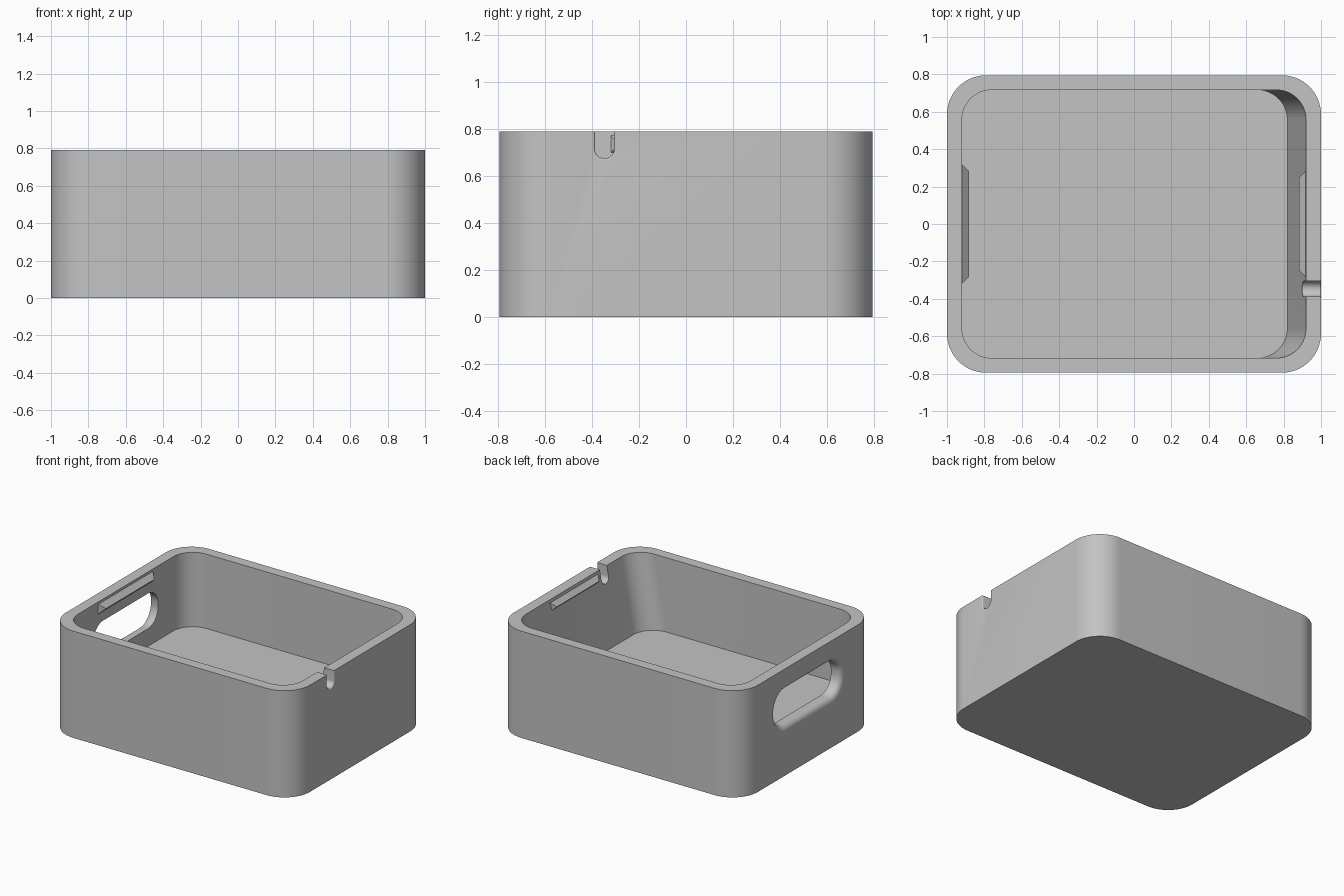
import bpy, bmesh
from math import cos, sin, pi, radians

old = bpy.data.objects.get("Cube")
if old:
    bpy.data.objects.remove(old)

H, FLOOR = 0.79, 0.24          # box height, floor level

grey = bpy.data.materials.new("plain grey")
grey.use_nodes = True
colour = (0.55, 0.55, 0.55, 1)
grey.diffuse_color = colour
grey.node_tree.nodes["Principled BSDF"].inputs["Base Color"].default_value = colour


def rounded(u0, u1, v0, v1, r, n=12):
    """Rounded rectangle outline, counter-clockwise."""
    pts = []
    corners = [(u1 - r, v1 - r), (u0 + r, v1 - r), (u0 + r, v0 + r), (u1 - r, v0 + r)]
    for k, (cu, cv) in enumerate(corners):
        for i in range(n + 1):
            a = (k + i / n) * pi / 2
            pts.append((cu + r * cos(a), cv + r * sin(a)))
    return pts


def rect(hu, v0, v1):
    return [(hu, v1), (-hu, v1), (-hu, v0), (hu, v0)]


def loft(name, sections, axis):
    """Skin (position, outline) sections stacked along an axis."""
    bm = bmesh.new()
    rings = []
    for p, outline in sections:
        rings.append([bm.verts.new((u, v, p) if axis == "z" else (p, u, v))
                      for u, v in outline])
    for a, b in zip(rings, rings[1:]):
        for i in range(len(a)):
            j = (i + 1) % len(a)
            bm.faces.new((a[i], a[j], b[j], b[i]))
    bm.faces.new(rings[0][::-1])
    bm.faces.new(rings[-1])
    bmesh.ops.remove_doubles(bm, verts=bm.verts, dist=0.0001)
    bmesh.ops.recalc_face_normals(bm, faces=bm.faces)
    mesh = bpy.data.meshes.new(name)
    bm.to_mesh(mesh)
    bm.free()
    mesh.materials.append(grey)
    ob = bpy.data.objects.new(name, mesh)
    bpy.context.collection.objects.link(ob)
    return ob


def select(ob):
    bpy.ops.object.select_all(action="DESELECT")
    ob.select_set(True)
    bpy.context.view_layer.objects.active = ob


def cut(ob, cutter):
    mod = ob.modifiers.new("cut", "BOOLEAN")
    mod.operation, mod.solver, mod.object = "DIFFERENCE", "EXACT", cutter
    select(ob)
    bpy.ops.object.modifier_apply(modifier=mod.name)
    bpy.data.objects.remove(cutter)


def flared_hole(name, side, u0, u1, v0, v1, r, flare, steps=6):
    """Hole through a side wall with a rounded-over outer edge."""
    def ring(d):
        return rounded(u0 - d, u1 + d, v0 - d, v1 + d, r + d)
    secs = [(side * 0.86, ring(0))]
    for i in range(steps + 1):
        a = i / steps * pi / 2
        secs.append((side * (1 - flare + flare * sin(a)), ring(flare * (1 - cos(a)))))
    secs.append((side * 1.05, ring(flare)))
    return loft(name, secs, "x")


# Outer shell
shell = rounded(-1, 1, -0.795, 0.795, 0.21, 16)
body = loft("box_body", [(0, shell), (H, shell)], "z")

# Cavity, with the right wall leaning inwards to the floor
mouth = rounded(-0.92, 0.92, -0.717, 0.717, 0.16, 16)
base = rounded(-0.92, 0.82, -0.717, 0.717, 0.16, 16)
cut(body, loft("cavity", [(FLOOR, base), (H, mouth), (H + 0.1, mouth)], "z"))

# Hand opening and cable notch
cut(body, flared_hole("hand_opening", -1, -0.38, 0.38, 0.37, 0.63, 0.12, 0.045))
cut(body, flared_hole("cable_notch", 1, -0.388, -0.306, 0.675, 0.9, 0.04, 0.008))

select(body)
bpy.ops.object.shade_smooth_by_angle(angle=radians(30))

# Hipped snap ridges for the lid
for name, side, half in (("left_wall_ridge", 1, 0.285), ("right_wall_ridge", -1, 0.32)):
    foot = rect(half, 0.70, 0.772)
    crest = rect(half - 0.037, 0.736, 0.736)
    bm_secs = [(side * 0.95, foot), (side * 0.92, foot)]
    ridge = loft(name, bm_secs, "x")
    # pull the inner end of the block out to a crest
    bm = bmesh.new()
    bm.from_mesh(ridge.data)
    inner = [f for f in bm.faces if all(abs(abs(v.co.x) - 0.92) < 0.001 for v in f.verts)]
    new = bmesh.ops.extrude_face_region(bm, geom=inner)["geom"]
    bmesh.ops.delete(bm, geom=inner, context="FACES_ONLY")
    for v in (g for g in new if isinstance(g, bmesh.types.BMVert)):
        v.co = (side * 0.883, crest[0][0] if v.co.y > 0 else -crest[0][0], crest[0][1])
    bmesh.ops.remove_doubles(bm, verts=bm.verts, dist=0.0001)
    bmesh.ops.recalc_face_normals(bm, faces=bm.faces)
    bm.to_mesh(ridge.data)
    bm.free()
